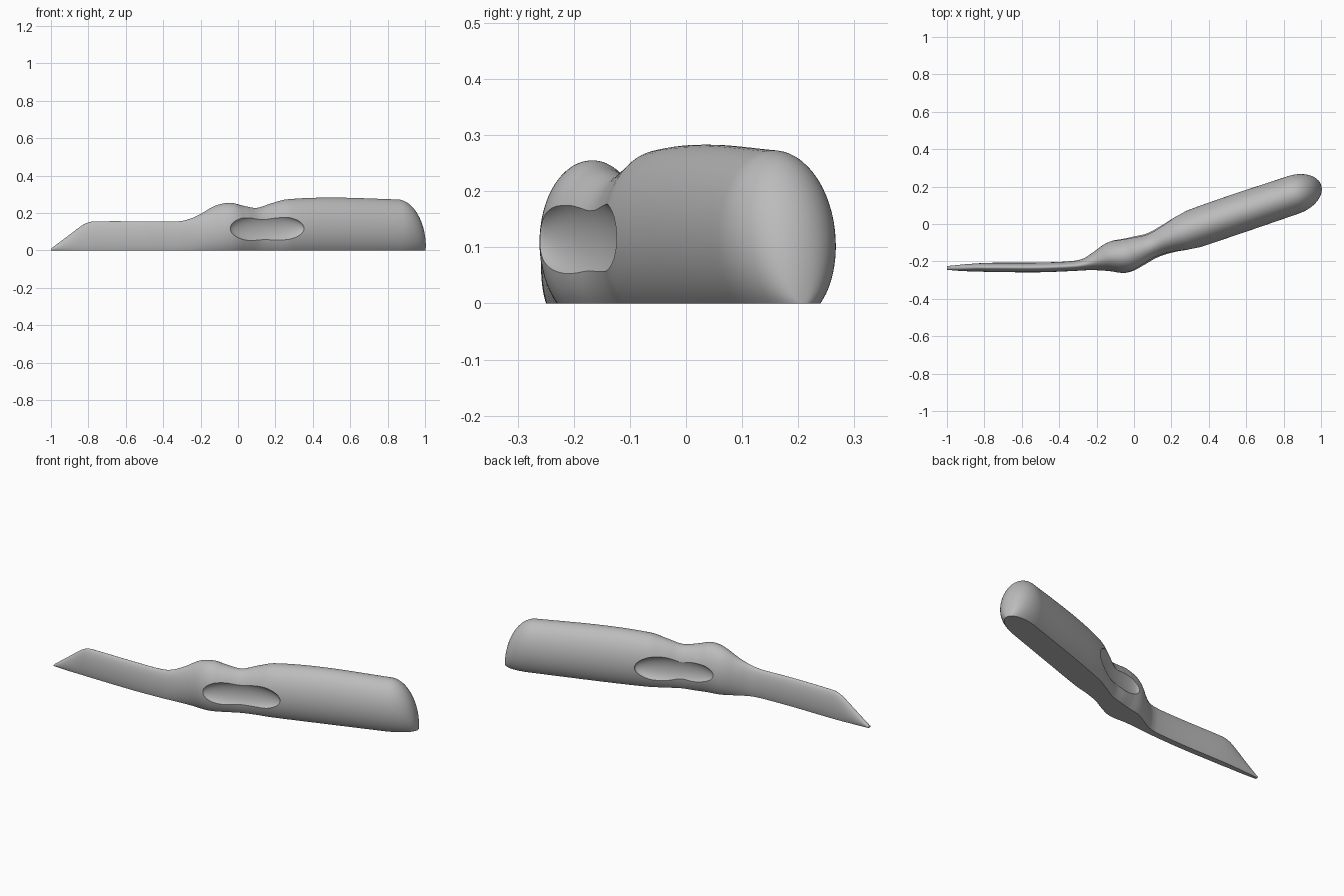
import bpy, bmesh, math
from mathutils import Vector, Matrix

cube = bpy.data.objects.get("Cube")
if cube:
    bpy.data.objects.remove(cube, do_unlink=True)

grey = bpy.data.materials.new("plain_grey")
grey.use_nodes = True
COLOUR = (0.5, 0.5, 0.5, 1)
grey.diffuse_color = COLOUR
grey.node_tree.nodes["Principled BSDF"].inputs["Base Color"].default_value = COLOUR

# Stations along the tool: x, y, half width, height
STATIONS = [
    (-1.0, -.235, .010, .010),
    (-.91, -.234, .018, .077),
    (-.83, -.232, .022, .136),
    (-.79, -.232, .024, .153),
    (-.74, -.232, .025, .156),
    (-.50, -.232, .026, .156),
    (-.32, -.224, .027, .156),
    (-.26, -.215, .033, .168),
    (-.20, -.198, .052, .195),
    (-.12, -.176, .081, .240),
    (-.04, -.167, .093, .255),
    (.02, -.146, .087, .241),
    (.10, -.114, .073, .228),
    (.18, -.078, .085, .252),
    (.26, -.047, .101, .273),
    (.50, .037, .106, .283),
    (.85, .155, .104, .273),
]
RING = 48
STEPS = 8


def slope(i):
    a, b = STATIONS[max(i - 1, 0)], STATIONS[min(i + 1, len(STATIONS) - 1)]
    return [(q - p) / (b[0] - a[0]) for p, q in zip(a, b)]


def blend(i, t):
    """Smooth curve between station i and the next one."""
    a, b = STATIONS[i], STATIONS[i + 1]
    dx = b[0] - a[0]
    s2, s3 = t * t, t * t * t
    return [p * (2 * s3 - 3 * s2 + 1) + m * dx * (s3 - 2 * s2 + t)
            + q * (3 * s2 - 2 * s3) + n * dx * (s3 - s2)
            for p, q, m, n in zip(a, b, slope(i), slope(i + 1))]


path = [blend(i, k / STEPS) for i in range(len(STATIONS) - 1) for k in range(STEPS)]

# Rounded butt: width and height shrink along a quarter ellipse
x0, y0, w0, h0 = STATIONS[-1]
END = 24
for k in range(END):
    angle = k / END * math.pi / 2
    t, c = math.sin(angle), math.cos(angle)
    path.append([x0 + .15 * t, y0 + .055 * t, w0 * c, h0 * c])


def section(bm, i):
    """Flat-bottomed oval standing across the path."""
    x, y, w, h = path[i]
    a, b = path[max(i - 2, 0)], path[min(i + 2, len(path) - 1)]
    along = Vector((b[0] - a[0], b[1] - a[1], 0)).normalized()
    across = Vector((-along.y, along.x, 0))
    mid, rise = .43 * h, .57 * h
    start = -math.asin(mid / rise)
    ring = []
    for k in range(RING):
        ang = start + (math.pi - 2 * start) * k / (RING - 1)
        p = Vector((x, y, 0)) + across * (w * math.cos(ang))
        p.z = max(0, mid + rise * math.sin(ang))
        ring.append(bm.verts.new(p))
    return ring


# Body: one loft from blade tip to handle butt
bm = bmesh.new()
rings = [section(bm, i) for i in range(len(path))]
for r, s in zip(rings, rings[1:]):
    for k in range(RING):
        n = (k + 1) % RING
        bm.faces.new((r[k], r[n], s[n], s[k]))
bm.faces.new(rings[0])
bm.faces.new(rings[-1])
bmesh.ops.recalc_face_normals(bm, faces=bm.faces)
mesh = bpy.data.meshes.new("blade_and_handle")
bm.to_mesh(mesh)
bm.free()
body = bpy.data.objects.new("blade_and_handle", mesh)
bpy.context.collection.objects.link(body)
mesh.materials.append(grey)

bpy.ops.object.select_all(action='DESELECT')
bpy.context.view_layer.objects.active = body
body.select_set(True)

# Finger hollows scooped from both sides of the grip
TURN = math.radians(20.5)
outward = Vector((math.sin(TURN), -math.cos(TURN), 0))
for name, side in (("front_hollow_cutter", 1), ("back_hollow_cutter", -1)):
    place = Vector((.12, -.104, .118)) + outward * (side * .1)
    shape = (Matrix.Translation(place) @ Matrix.Rotation(TURN, 4, 'Z')
             @ Matrix.Diagonal((.212, .044, .08, 1)))
    bm = bmesh.new()
    bmesh.ops.create_uvsphere(bm, u_segments=64, v_segments=32, radius=1, matrix=shape)
    cutter_mesh = bpy.data.meshes.new(name)
    bm.to_mesh(cutter_mesh)
    bm.free()
    cutter_mesh.materials.append(grey)
    cutter = bpy.data.objects.new(name, cutter_mesh)
    cutter.hide_render = True
    bpy.context.collection.objects.link(cutter)
    cut = body.modifiers.new(name, 'BOOLEAN')
    cut.operation = 'DIFFERENCE'
    cut.solver = 'EXACT'
    cut.object = cutter
    bpy.ops.object.modifier_apply(modifier=cut.name)
    bpy.data.objects.remove(cutter, do_unlink=True)

bpy.ops.object.shade_smooth_by_angle(angle=math.radians(28))
